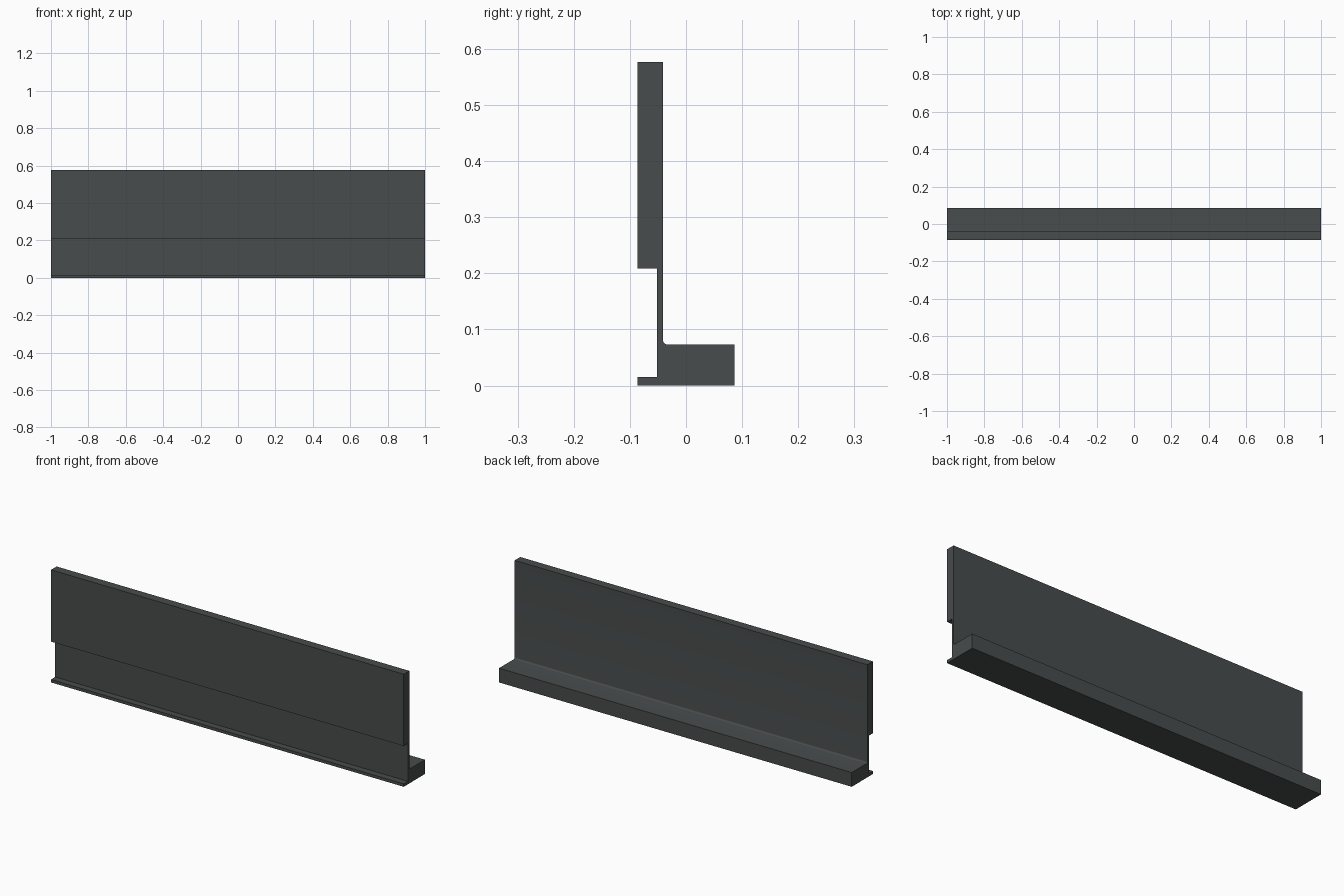
import bpy
import bmesh
from math import cos, sin, pi
from mathutils import Vector

cube = bpy.data.objects.get("Cube")
if cube:
    bpy.data.objects.remove(cube, do_unlink=True)

# Dark grey finish
grey = bpy.data.materials.new("dark_grey")
grey.use_nodes = True
colour = (0.065, 0.072, 0.072, 1)
grey.diffuse_color = colour
grey.node_tree.nodes["Principled BSDF"].inputs["Base Color"].default_value = colour

# Key positions of the cross-section
front, web, back, rear = -0.086, -0.052, -0.041, 0.086
lip, ledge, panel, top = 0.015, 0.073, 0.209, 0.577
radius, steps = 0.008, 6

# Rounded inner corner between ledge and panel
fillet = [(back + radius - radius * cos(a), ledge + radius - radius * sin(a))
          for a in (pi / 2 * (1 - i / steps) for i in range(steps + 1))]

# Cross-section in y and z: foot, ledge, fillet, panel, recess and lip
profile = [(front, 0), (rear, 0), (rear, ledge), *fillet,
           (back, top), (front, top), (front, panel),
           (web, panel), (web, lip), (front, lip)]

# Sweep the cross-section along the full length
bm = bmesh.new()
end = bm.faces.new([bm.verts.new((-1, y, z)) for y, z in profile])
swept = bmesh.ops.extrude_face_region(bm, geom=[end], use_keep_orig=True)
verts = [v for v in swept["geom"] if isinstance(v, bmesh.types.BMVert)]
bmesh.ops.translate(bm, verts=verts, vec=Vector((2, 0, 0)))
bmesh.ops.recalc_face_normals(bm, faces=bm.faces)

mesh = bpy.data.meshes.new("skirting_rail")
bm.to_mesh(mesh)
bm.free()
mesh.materials.append(grey)
rail = bpy.data.objects.new("skirting_rail", mesh)
bpy.context.collection.objects.link(rail)

# Smooth the fillet and keep the corners sharp
bpy.context.view_layer.objects.active = rail
rail.select_set(True)
bpy.ops.object.shade_smooth_by_angle(angle=pi / 6)
